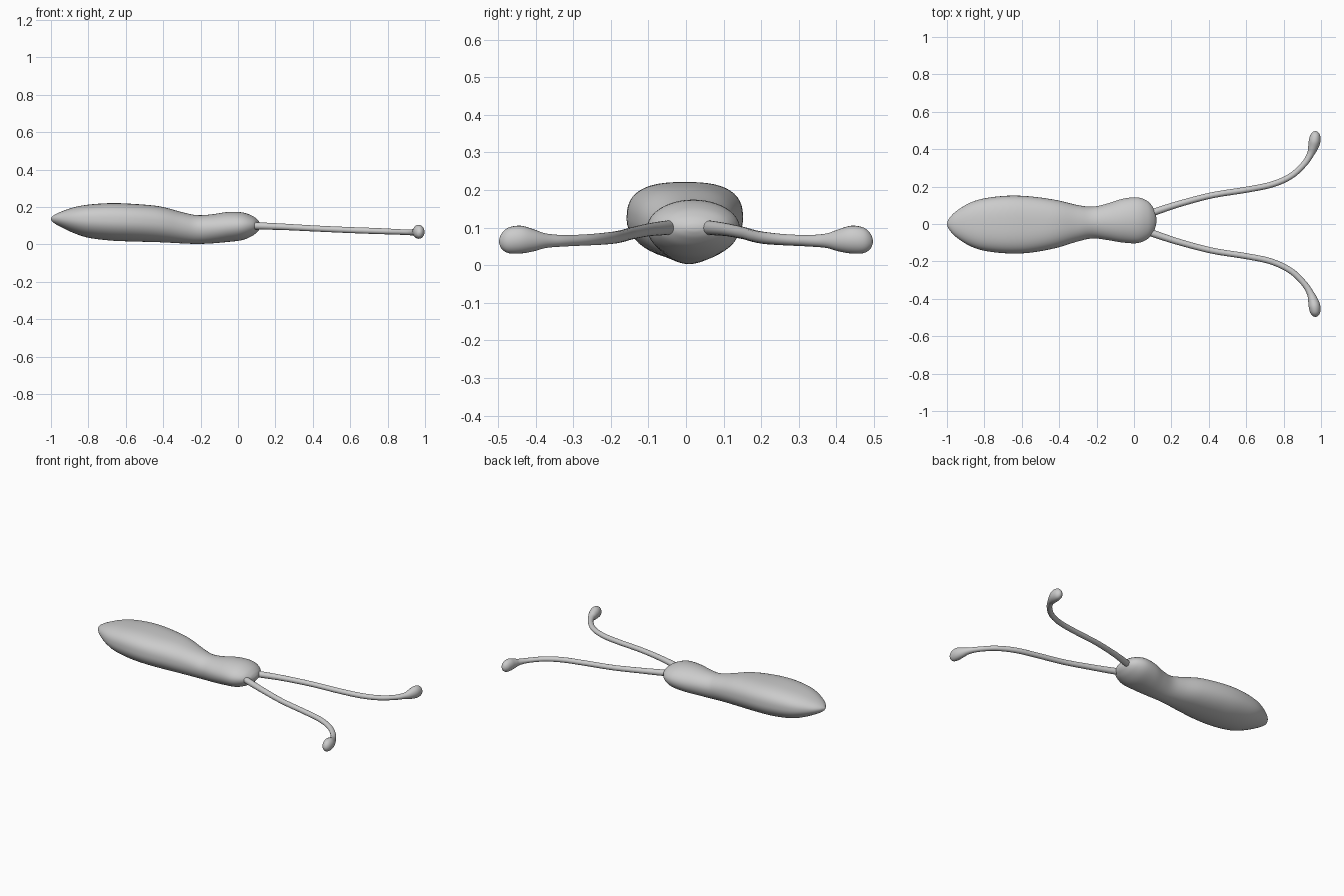
import bpy, bmesh, math
from mathutils import Vector

if "Cube" in bpy.data.objects:
    bpy.data.objects.remove(bpy.data.objects["Cube"])


def smooth_rows(rows, n):
    """Catmull-Rom resampling of rows of numbers."""
    out = []
    for i in range(len(rows) - 1):
        a = rows[max(i - 1, 0)]
        b, c = rows[i], rows[i + 1]
        d = rows[min(i + 2, len(rows) - 1)]
        for k in range(n):
            t = k / n
            out.append([0.5 * (2*q + (r - p)*t + (2*p - 5*q + 4*r - s)*t*t
                               + (3*q - p - 3*r + s)*t**3)
                        for p, q, r, s in zip(a, b, c, d)])
    out.append(list(rows[-1]))
    return out


def loft(name, rings):
    """Skin a list of closed rings and cap both ends."""
    bm = bmesh.new()
    vs = [[bm.verts.new(p) for p in ring] for ring in rings]
    n = len(vs[0])
    for a, b in zip(vs, vs[1:]):
        for j in range(n):
            k = (j + 1) % n
            bm.faces.new((a[j], a[k], b[k], b[j]))
    bm.faces.new(vs[0])
    bm.faces.new(vs[-1])
    bmesh.ops.recalc_face_normals(bm, faces=bm.faces)
    for f in bm.faces:
        f.smooth = True
    me = bpy.data.meshes.new(name)
    bm.to_mesh(me)
    bm.free()
    ob = bpy.data.objects.new(name, me)
    bpy.context.collection.objects.link(ob)
    return ob


# Body: x, centre y, half width, bottom z, widest z, top z, upper squareness
body = [
    (-1.0, 0, .006, .132, .137, .143, 1),
    (-.985, 0, .034, .116, .138, .156, .95),
    (-.95, -.001, .070, .095, .136, .174, .9),
    (-.88, -.002, .114, .062, .132, .198, .82),
    (-.80, -.003, .140, .036, .128, .213, .76),
    (-.68, -.003, .154, .021, .124, .221, .74),
    (-.56, -.003, .151, .016, .120, .217, .76),
    (-.42, 0, .129, .012, .112, .204, .82),
    (-.30, .004, .097, .006, .095, .173, .9),
    (-.22, .008, .085, .003, .085, .157, 1),
    (-.14, .012, .098, .006, .088, .161, 1),
    (-.06, .018, .117, .013, .095, .173, 1),
    (.02, .020, .122, .023, .100, .172, 1),
    (.075, .021, .099, .045, .102, .154, 1),
    (.105, .021, .062, .069, .101, .132, 1),
    (.117, .021, .028, .086, .1, .114, 1),
    (.12, .021, .006, .097, .1, .103, 1),
]
rings = []
for x, cy, w, lo, mid, hi, e in smooth_rows(body, 5):
    ring = []
    for j in range(48):
        c, s = math.cos(j * math.tau / 48), math.sin(j * math.tau / 48)
        if s >= 0:
            y, z = math.copysign(abs(c)**e, c), s**e * (hi - mid)
        else:
            y, z = c, s * (mid - lo)
        ring.append((x, cy + w * y, mid + z))
    rings.append(ring)
loft("body", rings)

# Antennae: x, y, z, horizontal radius, vertical radius
stalk = [
    (.06, .046, .101, .019, .019), (.12, .068, .099, .019, .019),
    (.25, .110, .094, .017, .017), (.42, .154, .085, .016, .016),
    (.60, .183, .077, .016, .016), (.74, .212, .072, .016, .016),
    (.84, .257, .068, .016, .015), (.91, .321, .065, .016, .015),
    (.943, .372, .065, .019, .019), (.956, .405, .066, .026, .029),
    (.965, .44, .068, .031, .037), (.969, .472, .066, .027, .034),
    (.970, .490, .064, .016, .021), (.970, .497, .063, .004, .005),
]
for side, name in ((1, "left_antenna"), (-1, "right_antenna")):
    rows = smooth_rows(stalk, 5)
    pts = []
    for x, y, *_ in rows:
        shift = .011 * max(0, 1 - max(0, x - .7) / .27) if side < 0 else 0
        pts.append((x, side * y + shift))
    rings = []
    for i, (x, y) in enumerate(pts):
        a, b = pts[max(i - 1, 0)], pts[min(i + 1, len(pts) - 1)]
        t = Vector((b[0] - a[0], b[1] - a[1])).normalized()
        z, rh, rv = rows[i][2:]
        rings.append([(x - t.y * rh * math.cos(u), y + t.x * rh * math.cos(u),
                       z + rv * math.sin(u))
                      for u in (j * math.tau / 24 for j in range(24))])
    loft(name, rings)
